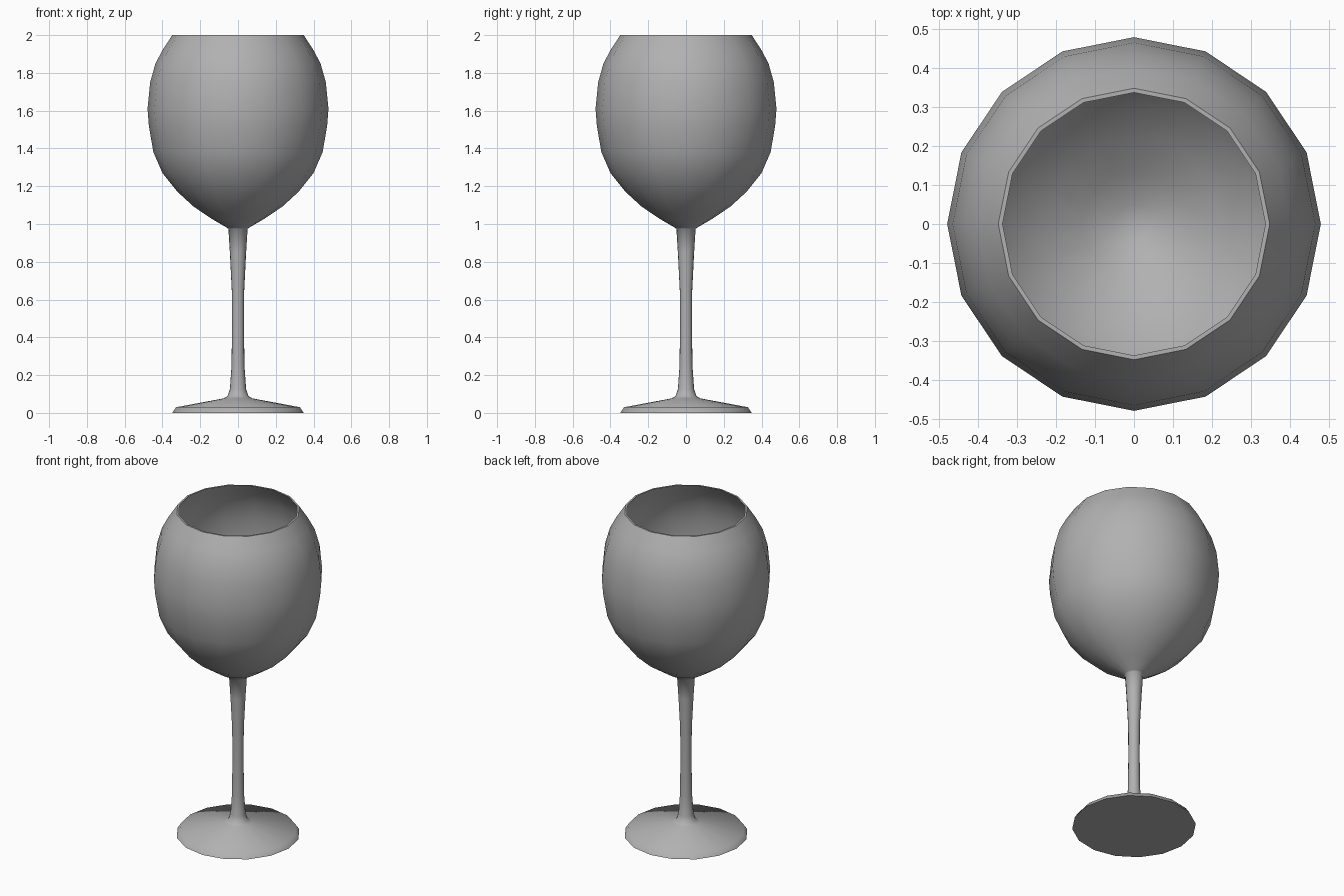
import bpy, bmesh, math

if "Cube" in bpy.data.objects:
    bpy.data.objects.remove(bpy.data.objects["Cube"])

SIDES = 16


def lathe(name, profile):
    """Revolve an (r, z) profile around z; r = 0 points become poles."""
    bm = bmesh.new()
    rings = []
    for r, z in profile:
        if r == 0:
            rings.append([bm.verts.new((0, 0, z))] * SIDES)
        else:
            rings.append([bm.verts.new((r * math.cos(2 * math.pi * i / SIDES),
                                        r * math.sin(2 * math.pi * i / SIDES), z))
                          for i in range(SIDES)])
    for low, high in zip(rings, rings[1:]):
        for i in range(SIDES):
            j = (i + 1) % SIDES
            quad = [low[i], low[j], high[j], high[i]]
            bm.faces.new(list(dict.fromkeys(quad)))
    bmesh.ops.recalc_face_normals(bm, faces=bm.faces)
    mesh = bpy.data.meshes.new(name)
    bm.to_mesh(mesh)
    bm.free()
    obj = bpy.data.objects.new(name, mesh)
    bpy.context.collection.objects.link(obj)
    bpy.ops.object.select_all(action='DESELECT')
    obj.select_set(True)
    bpy.context.view_layer.objects.active = obj
    bpy.ops.object.shade_smooth_by_angle(angle=math.radians(52))
    return obj


# Foot and stem, up to the underside of the bowl
foot_stem = [(0, 0), (0.348, 0), (0.328, 0.03), (0.075, 0.077), (0.055, 0.09),
             (0.043, 0.125), (0.034, 0.25), (0.032, 0.45), (0.033, 0.65),
             (0.043, 0.85), (0.051, 0.975)]
# Bowl outside, up to the rim
bowl_out = [(0.058, 0.98), (0.14, 1.028), (0.235, 1.092), (0.32, 1.17),
            (0.40, 1.27), (0.448, 1.38), (0.472, 1.52), (0.479, 1.61),
            (0.465, 1.75), (0.437, 1.85), (0.40, 1.92), (0.348, 2.0)]
# Bowl inside: thin wall, back down to the centre
bowl_in = [(r - (0.011 if z == 2.0 else 0.008), z + (0.008 if z < 1.3 else 0))
           for r, z in reversed(bowl_out)]

glass = lathe("wine_glass", foot_stem + bowl_out + bowl_in + [(0, 0.985)])

# Mid grey
grey = bpy.data.materials.new("mid_grey")
grey.diffuse_color = (0.44, 0.44, 0.44, 1)
grey.use_nodes = True
grey.node_tree.nodes["Principled BSDF"].inputs["Base Color"].default_value = grey.diffuse_color
glass.data.materials.append(grey)
